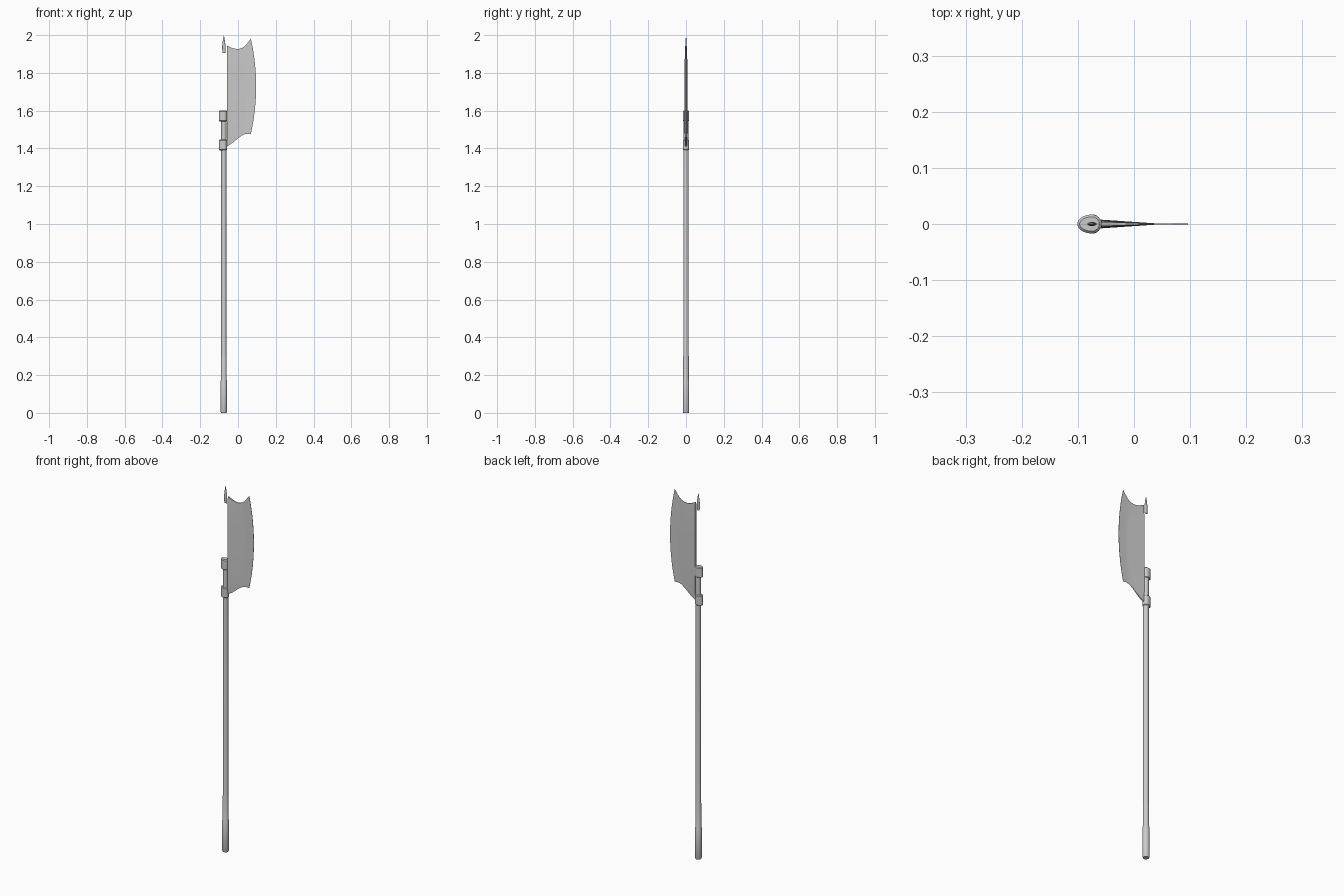
import bpy, bmesh, math

if "Cube" in bpy.data.objects:
    bpy.data.objects.remove(bpy.data.objects["Cube"])

AXIS_X = -0.075   # centre line of the shaft


def make_object(name, bm, angle=35):
    bmesh.ops.recalc_face_normals(bm, faces=bm.faces)
    mesh = bpy.data.meshes.new(name)
    bm.to_mesh(mesh)
    bm.free()
    obj = bpy.data.objects.new(name, mesh)
    bpy.context.collection.objects.link(obj)
    bpy.ops.object.select_all(action='DESELECT')
    obj.select_set(True)
    bpy.context.view_layer.objects.active = obj
    bpy.ops.object.shade_smooth_by_angle(angle=math.radians(angle))
    return obj


def loft(name, rings, n=24):
    """Rings of (z, right radius, left radius, y radius) stacked along the shaft axis."""
    bm = bmesh.new()
    loops = []
    for z, right, left, ry in rings:
        loop = []
        for k in range(n):
            c, s = math.cos(2 * math.pi * k / n), math.sin(2 * math.pi * k / n)
            loop.append(bm.verts.new((AXIS_X + c * (right if c > 0 else left), s * ry, z)))
        loops.append(loop)
    for a, b in zip(loops, loops[1:]):
        for k in range(n):
            m = (k + 1) % n
            bm.faces.new((a[k], a[m], b[m], b[k]))
    bm.faces.new(loops[0])
    bm.faces.new(loops[-1])
    return make_object(name, bm)


def sample(points, t):
    """Smooth (Catmull-Rom) interpolation of evenly spaced values."""
    f = t * (len(points) - 1)
    i = min(int(f), len(points) - 2)
    f -= i
    p1, p2 = points[i], points[i + 1]
    p0 = points[i - 1] if i else 2 * p1 - p2
    p3 = points[i + 2] if i + 2 < len(points) else 2 * p2 - p1
    return p1 + 0.5 * f * (p2 - p0 + f * (2*p0 - 5*p1 + 4*p2 - p3 + f * (3*(p1 - p2) + p3 - p0)))


# Shaft with the thicker foot
shaft = [(0, 0.0145), (0.006, 0.0172), (0.168, 0.0172), (0.174, 0.0152),
         (0.30, 0.015), (0.306, 0.0138), (1.595, 0.0138)]
loft("shaft", [(z, r, r, r) for z, r in shaft])

# Egg-shaped sockets that hold the blade
for name, z0, z1 in (("lower_socket", 1.39, 1.447), ("upper_socket", 1.543, 1.60)):
    rings = []
    for z, inset in ((z0, 0.004), (z0 + 0.004, 0), (z1 - 0.004, 0), (z1, 0.004)):
        rings.append((z, 0.017 - inset, 0.026 - inset, 0.0168 - inset))
    loft(name, rings, 32)

# Small flat spike at the top of the blade's back
spike = [(1.905, 0.0075), (1.925, 0.0085), (1.945, 0.0085), (1.965, 0.0065),
         (1.985, 0.003), (2.0, 0.0003)]
loft("top_spike", [(z, r, r, r * 0.42) for z, r in spike], 16)

# Blade: thick back, thin bowed cutting edge, concave top and bottom
BACK = -0.059
BOTTOM = [1.41, 1.431, 1.457, 1.476, 1.477]
TOP = [1.945, 1.931, 1.927, 1.942, 1.982]
NU, NV = 16, 24
bm = bmesh.new()
sides = {}
for side in (-1, 1):
    for i in range(NU + 1):
        for j in range(NV + 1):
            u, v = i / NU, j / NV
            edge = 0.068 + 0.028 * (1 - (2 * v - 1) ** 2)
            z = (1 - v) * sample(BOTTOM, u) + v * sample(TOP, u)
            half = 0.0072 * max(0, 1 - u / 0.68) * (1 - 0.55 * abs(2 * v - 1) ** 4)
            sides[side, i, j] = bm.verts.new(
                (BACK + u * (edge - BACK), side * (half + 0.0006), z))
    for i in range(NU):
        for j in range(NV):
            bm.faces.new([sides[side, i + a, j + b] for a, b in ((0, 0), (1, 0), (1, 1), (0, 1))])
# Rim that joins the two blade faces
rim = [(i, 0) for i in range(NU)] + [(NU, j) for j in range(NV)]
rim += [(i, NV) for i in range(NU, 0, -1)] + [(0, j) for j in range(NV, 0, -1)]
for p, q in zip(rim, rim[1:] + rim[:1]):
    bm.faces.new((sides[-1, *p], sides[-1, *q], sides[1, *q], sides[1, *p]))
make_object("blade", bm)
